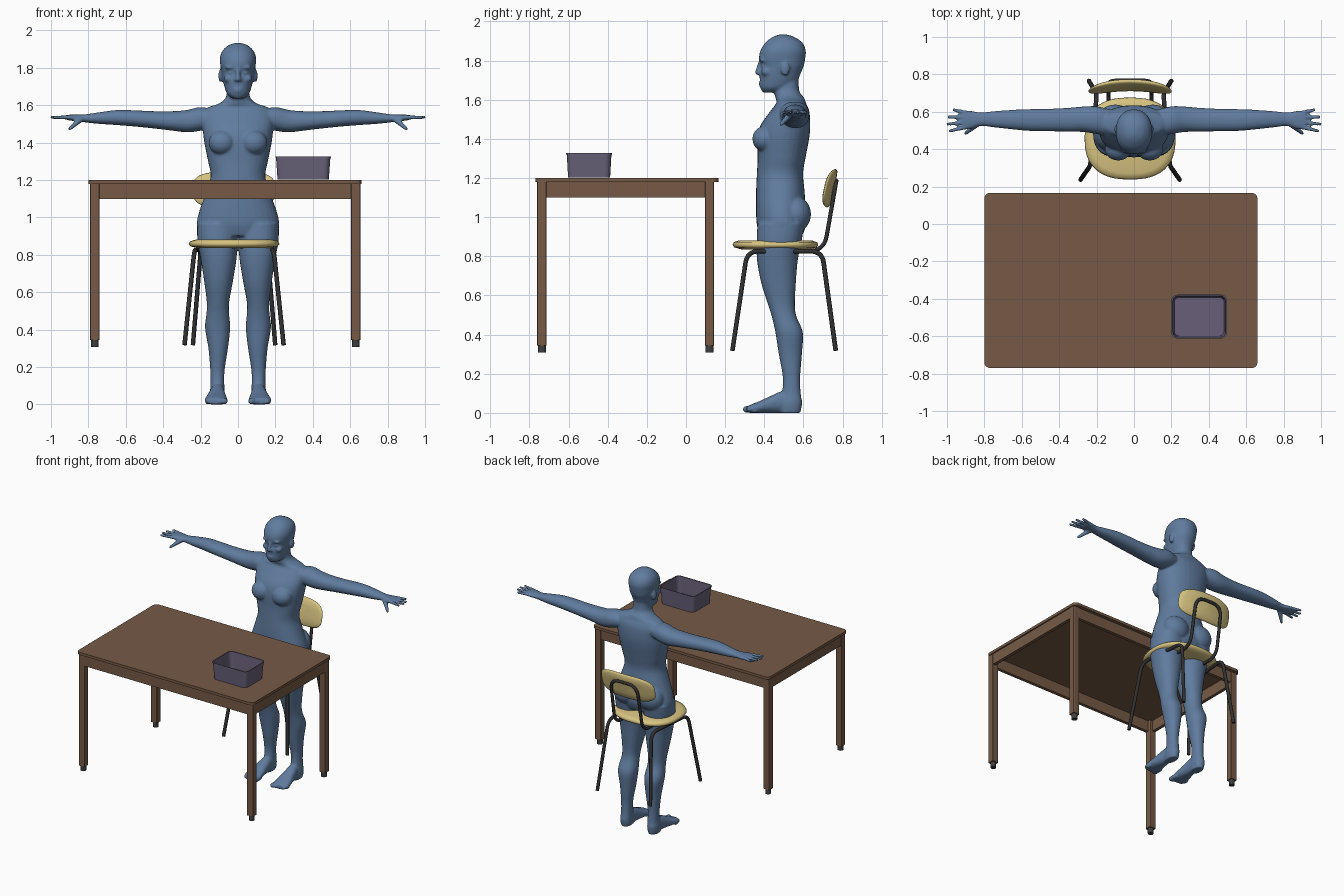
import bpy, bmesh, math
from mathutils import Vector, Matrix

if "Cube" in bpy.data.objects:
    bpy.data.objects.remove(bpy.data.objects["Cube"])


def material(name, *rgb):
    mat = bpy.data.materials.new(name)
    mat.use_nodes = True
    mat.diffuse_color = (*rgb, 1)
    mat.node_tree.nodes["Principled BSDF"].inputs["Base Color"].default_value = (*rgb, 1)
    return mat


BLUE = material("blue skin", .117, .202, .345)
WOOD = material("brown wood", .18, .102, .062)
CREAM = material("pale yellow shell", .68, .55, .22)
PURPLE = material("grey purple plastic", .14, .118, .19)
BLACK = material("black metal", .03, .03, .032)
GREY = material("dark grey rubber", .05, .05, .053)


def finish(name, bm, mat, smooth=False):
    bmesh.ops.recalc_face_normals(bm, faces=bm.faces)
    mesh = bpy.data.meshes.new(name)
    bm.to_mesh(mesh)
    bm.free()
    mesh.materials.append(mat)
    for poly in mesh.polygons:
        poly.use_smooth = smooth
    ob = bpy.data.objects.new(name, mesh)
    bpy.context.collection.objects.link(ob)
    return ob


def spline(rows, steps):
    """Smoothly interpolate between cross-section rows."""
    rows = [Vector(r) for r in rows]
    last = len(rows) - 1
    for i in range(last):
        a, b, c, d = (rows[min(max(i + k, 0), last)] for k in (-1, 0, 1, 2))
        for k in range(steps):
            t = k / steps
            yield (b * 2 + (c - a) * t + (a * 2 - b * 5 + c * 4 - d) * t**2
                   + (b * 3 - c * 3 + d - a) * t**3) / 2
    yield rows[last]


def loft(bm, rows, axis, power=2.2, seg=32, steps=4, side=1):
    """Rows: position on axis, two centres, two radii."""
    def soft(v):
        return math.copysign(abs(v) ** (2 / power), v)
    rings = []
    for t, c1, c2, r1, r2 in spline(rows, steps):
        ring = []
        for i in range(seg):
            a = math.tau * i / seg
            p = [c1 + r1 * soft(math.cos(a)), c2 + r2 * soft(math.sin(a))]
            p.insert(axis, t)
            p[0] *= side
            ring.append(bm.verts.new(p))
        rings.append(ring)
    for low, high in zip(rings, rings[1:]):
        for i in range(seg):
            j = (i + 1) % seg
            bm.faces.new((low[i], low[j], high[j], high[i]))
    bm.faces.new(rings[0])
    bm.faces.new(rings[-1])


def ball(bm, centre, radii):
    bmesh.ops.create_icosphere(bm, subdivisions=3, radius=1,
                               matrix=Matrix.Translation(centre) @ Matrix.Diagonal(radii).to_4x4())


def finger(bm, start, end, r1, r2, side=1, count=9):
    for i in range(count):
        t = i / (count - 1)
        p = Vector(start).lerp(Vector(end), t)
        p.x *= side
        ball(bm, p, [r1 + (r2 - r1) * t] * 3)


def box(lo, hi, round_corner=0, taper=1):
    """Box with rounded upright edges and an optional narrower base."""
    bm = bmesh.new()
    lo, hi = Vector(lo), Vector(hi)
    mid = (lo + hi) / 2
    bmesh.ops.create_cube(bm, size=1, matrix=Matrix.Translation(mid) @ Matrix.Diagonal(hi - lo).to_4x4())
    if round_corner:
        upright = [e for e in bm.edges if abs(e.verts[0].co.z - e.verts[1].co.z) > 1e-4]
        bmesh.ops.bevel(bm, geom=upright, offset=round_corner, segments=5, profile=.5, affect='EDGES')
    for v in bm.verts:
        if v.co.z < mid.z:
            v.co.x = mid.x + (v.co.x - mid.x) * taper
            v.co.y = mid.y + (v.co.y - mid.y) * taper
    return bm


def tube(name, points, radius, bend=.06):
    """Bent metal tube with rounded corners."""
    pts = [Vector(p) for p in points]
    path = [pts[0]]
    for a, b, c in zip(pts, pts[1:], pts[2:]):
        p = b + (a - b).normalized() * bend
        q = b + (c - b).normalized() * bend
        for i in range(9):
            t = i / 8
            path.append(p.lerp(b, t).lerp(b.lerp(q, t), t))
    path.append(pts[-1])
    curve = bpy.data.curves.new(name, 'CURVE')
    curve.dimensions = '3D'
    curve.bevel_depth = radius
    curve.bevel_resolution = 3
    curve.use_fill_caps = True
    line = curve.splines.new('POLY')
    line.points.add(len(path) - 1)
    for point, co in zip(line.points, path):
        point.co = (*co, 1)
    curve.materials.append(BLACK)
    bpy.context.collection.objects.link(bpy.data.objects.new(name, curve))


# Figure: torso and neck
body = bmesh.new()
loft(body, [(.9, 0, .485, .2, .105), (.96, 0, .488, .22, .126), (1.03, 0, .485, .208, .127),
            (1.13, 0, .482, .172, .124), (1.22, 0, .48, .146, .118), (1.3, 0, .488, .16, .122),
            (1.4, 0, .497, .18, .132), (1.47, 0, .508, .188, .127), (1.54, 0, .53, .19, .1),
            (1.585, 0, .537, .165, .075), (1.61, 0, .53, .1, .073), (1.645, 0, .515, .064, .064),
            (1.72, 0, .517, .058, .058)], axis=2)
# Head and face
loft(body, [(1.637, 0, .435, .03, .04), (1.66, 0, .455, .058, .075), (1.7, 0, .474, .073, .097),
            (1.735, 0, .481, .081, .105), (1.77, 0, .492, .088, .109), (1.81, 0, .491, .094, .118),
            (1.85, 0, .496, .097, .116), (1.89, 0, .5, .084, .096), (1.92, 0, .498, .052, .056),
            (1.933, 0, .495, .015, .018)], axis=2)
finger(body, (0, .378, 1.79), (0, .366, 1.74), .01, .014)
ball(body, (0, .383, 1.686), (.026, .012, .007))
ball(body, (0, .384, 1.673), (.022, .012, .007))
ball(body, (0, .402, 1.65), (.024, .016, .015))
for s in (1, -1):
    ball(body, (s * .014, .377, 1.736), (.011, .012, .009))
    ball(body, (s * .037, .397, 1.772), (.017, .014, .009))
    ball(body, (s * .036, .392, 1.802), (.034, .016, .011))
    ball(body, (s * .05, .41, 1.742), (.026, .026, .022))
    ball(body, (s * .093, .507, 1.757), (.012, .023, .036))
    # Chest and seat of the body
    ball(body, (s * .085, .402, 1.4), (.072, .063, .066))
    ball(body, (s * .1, .56, 1.015), (.097, .079, .092))
    # Leg
    loft(body, [(0, .112, .53, .034, .054), (.05, .112, .533, .041, .06), (.1, .11, .538, .037, .048),
                (.18, .11, .539, .038, .044), (.3, .106, .533, .052, .059), (.41, .109, .527, .067, .07),
                (.49, .108, .502, .06, .063), (.55, .107, .488, .06, .068), (.66, .104, .473, .077, .088),
                (.78, .104, .467, .096, .104), (.88, .11, .476, .107, .115),
                (.97, .112, .486, .106, .12)], axis=2, side=s)
    # Foot and toes
    loft(body, [(.31, .118, .017, .05, .016), (.34, .118, .023, .06, .023), (.38, .116, .031, .057, .031),
                (.44, .113, .045, .046, .045), (.5, .11, .055, .038, .055),
                (.57, .11, .035, .035, .035)], axis=1, side=s)
    for k in range(5):
        r = .018 - .002 * k
        x = .073 + .023 * k
        finger(body, (x, .36, r), (x, .308 + .009 * k, r), r, r, s)
    # Arm and palm
    loft(body, [(.12, .54, 1.53, .07, .045), (.2, .555, 1.527, .074, .063), (.27, .56, 1.515, .068, .06),
                (.35, .557, 1.516, .064, .052), (.45, .556, 1.522, .06, .046), (.56, .556, 1.53, .058, .043),
                (.65, .558, 1.534, .052, .04), (.75, .56, 1.531, .043, .03), (.82, .56, 1.53, .036, .021),
                (.88, .557, 1.533, .05, .017), (.915, .557, 1.535, .047, .014)], axis=0, side=s)
    # Fingers and thumb
    for root, tip, reach in ((.517, .498, .983), (.544, .534, .995), (.571, .572, .99), (.595, .61, .962)):
        finger(body, (.9, root, 1.535), (reach, tip, 1.536), .0125, .0095, s)
    finger(body, (.845, .53, 1.522), (.9, .485, 1.474), .017, .01, s)
figure = finish("figure", body, BLUE, True)
merge = figure.modifiers.new("merge", 'REMESH')
merge.mode = 'VOXEL'
merge.voxel_size = .0065
merge.use_smooth_shade = True
soften = figure.modifiers.new("soften", 'SMOOTH')
soften.factor = .5
soften.iterations = 5

# Table
finish("table_top", box((-.8, -.77, 1.18), (.66, .166, 1.2), .03), WOOD)
for y in (-.757, .117):
    finish("long_apron", box((-.76, y, 1.1), (.63, y + .024, 1.18)), WOOD)
for x in (-.785, .627):
    finish("short_apron", box((x, -.74, 1.1), (x + .024, .12, 1.18)), WOOD)
for x in (-.79, .604):
    for y in (-.76, .096):
        finish("table_leg", box((x, y, .345), (x + .05, y + .048, 1.18), .006), WOOD)
        foot = bmesh.new()
        bmesh.ops.create_cone(foot, cap_ends=True, segments=12, radius1=.02, radius2=.02, depth=.04,
                              matrix=Matrix.Translation((x + .025, y + .024, .328)))
        finish("table_foot", foot, GREY)

# Open bin with a lip
bin_mesh = box((.205, -.607, 1.204), (.492, -.383, 1.324), .03, .94)
top = [f for f in bin_mesh.faces if f.normal.z > .9]
bmesh.ops.delete(bin_mesh, geom=top, context='FACES_ONLY')
rim = [e for e in bin_mesh.edges if e.is_boundary]
lip = bmesh.ops.extrude_edge_only(bin_mesh, edges=rim)["geom"]
for v in lip:
    if isinstance(v, bmesh.types.BMVert):
        v.co.x = .3485 + (v.co.x - .3485) * 1.035
        v.co.y = -.495 + (v.co.y + .495) * 1.045
storage_bin = finish("storage_bin", bin_mesh, PURPLE)
wall = storage_bin.modifiers.new("wall", 'SOLIDIFY')
wall.thickness = .006
wall.offset = 0

# Chair seat and curved backrest
CX = -.021
seat = bmesh.new()
loft(seat, [(z, CX, .457, .243 * k, .219 * k) for z, k in
            ((.835, .05), (.836, .8), (.845, .96), (.858, 1), (.872, .97), (.881, .85), (.882, .05))],
     axis=2, power=2.5, seg=48, steps=1)
finish("chair_seat", seat, CREAM, True)

back = bmesh.new()
loft(back, [(y, CX, 1.148, .222 * k, .098 * k) for y, k in
            ((-.016, .05), (-.016, .5), (-.013, .87), (-.006, .97), (0, 1),
             (.006, .97), (.013, .87), (.016, .5), (.016, .05))],
     axis=1, power=3.2, seg=48, steps=1)
for v in back.verts:
    v.co.y += .742 - .65 * (v.co.x - CX) ** 2 + .22 * (v.co.z - 1.148)
finish("chair_backrest", back, CREAM, True)

# Chair tubing
for s in (1, -1):
    tube("chair_side_frame", [(CX + s * .265, .237, .318), (CX + s * .212, .313, .826),
                              (CX + s * .178, .695, .826), (CX + s * .22, .765, .318)], .012)
tube("backrest_support", [(CX - .115, .48, .826), (CX - .115, .705, .826), (CX - .11, .768, 1.185),
                          (CX + .11, .768, 1.185), (CX + .115, .705, .826), (CX + .115, .48, .826)], .011, .08)
